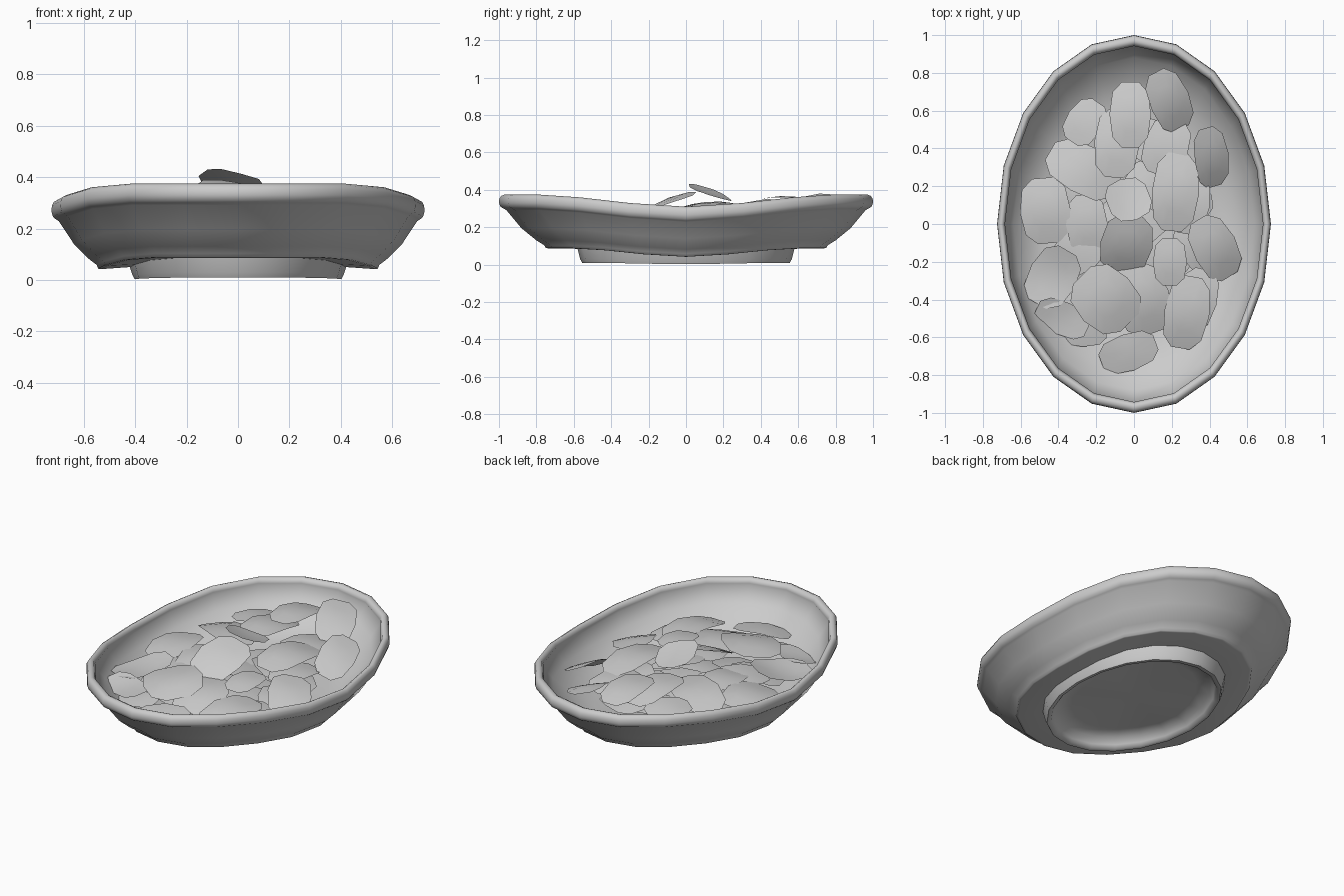
import bpy, bmesh, math, random
from mathutils import Vector, Matrix

if "Cube" in bpy.data.objects:
    bpy.data.objects.remove(bpy.data.objects["Cube"])

random.seed(4)
SEG = 20
RATIO = 0.725


def finish(bm, name, angle):
    bmesh.ops.recalc_face_normals(bm, faces=bm.faces)
    me = bpy.data.meshes.new(name)
    bm.to_mesh(me)
    bm.free()
    ob = bpy.data.objects.new(name, me)
    bpy.context.collection.objects.link(ob)
    bpy.ops.object.select_all(action='DESELECT')
    ob.select_set(True)
    bpy.context.view_layer.objects.active = ob
    bpy.ops.object.shade_smooth_by_angle(angle=math.radians(angle))
    return ob


# Oval bowl profile: radius, height at the sides, extra height at the long ends
profile = [(.40, .055, .02), (.49, .045, .02), (.515, .02, .01), (.53, .005, .005),
           (.555, .003, .006), (.566, .02, .01), (.58, .05, .035), (.735, .042, .045),
           (.75, .044, .045), (.757, .058, .045), (.80, .082, .048), (.88, .14, .055),
           (.96, .228, .063), (.975, .235, .065), (.992, .245, .065), (1, .265, .065),
           (.998, .288, .065), (.988, .303, .065), (.970, .31, .065), (.952, .302, .065),
           (.942, .282, .065), (.948, .264, .065), (.88, .195, .06), (.80, .138, .052),
           (.7, .105, .04), (.6, .092, .03)]


def rise(s):
    t = min(abs(s) / 0.85, 1)
    return t * t * (3 - 2 * t)


bm = bmesh.new()
rings = []
for r, z, w in profile:
    ring = []
    for i in range(SEG):
        a = 2 * math.pi * i / SEG
        ring.append(bm.verts.new((RATIO * r * math.cos(a), r * math.sin(a),
                                  z + w * rise(math.sin(a)))))
    rings.append(ring)
for p, q in zip(rings, rings[1:]):
    for i in range(SEG):
        j = (i + 1) % SEG
        bm.faces.new((p[i], p[j], q[j], q[i]))
# underside and inner floor fans
for ring, z in ((rings[0], .065), (rings[-1], .085)):
    c = bm.verts.new((0, 0, z))
    for i in range(SEG):
        bm.faces.new((ring[i], ring[(i + 1) % SEG], c))
finish(bm, "oval_bowl", 62)

# Visible chips: x, y, z, half length, half width, turn in degrees
chips = [
    (-.02, .58, .355, .18, .11, 90), (.19, .65, .33, .18, .11, 116),
    (.41, .35, .29, .17, .10, 102), (-.26, .54, .28, .13, .10, 55),
    (-.09, .43, .32, .19, .12, 85), (-.27, .29, .29, .21, .13, 150),
    (.22, .17, .325, .215, .125, 85), (-.03, .13, .385, .12, .12, 20),
    (-.04, -.11, .335, .17, .14, 80), (-.47, .07, .24, .18, .135, 95),
    (.43, -.13, .25, .185, .12, 120), (.19, -.20, .29, .13, .09, 90),
    (-.43, -.28, .24, .17, .13, 60), (-.38, -.50, .225, .15, .09, -25),
    (-.15, -.40, .285, .185, .165, -45), (.04, -.40, .265, .20, .15, 110),
    (.28, -.47, .25, .20, .12, 80), (-.03, -.68, .22, .16, .10, 20),
    (-.25, .0, .25, .16, .11, 95), (.17, .41, .28, .16, .12, 70),
    (-.28, -.13, .23, .15, .12, 40), (-.27, -.57, .20, .13, .08, 0),
    (.30, .10, .26, .16, .10, 80), (.33, -.40, .22, .17, .11, 75)]
# Chips that stand out from the heap: direction their top leans towards
leans = {1: (.35, -.2), 2: (.5, -.25), 7: (.15, .35), 8: (.1, -.42), 10: (.3, -.15)}
cupped = {7, 12, 13}

# Hidden lower layer
for k in range(14):
    a = k * 2.4
    r = 0.5 * math.sqrt((k + .5) / 14)
    chips.append((RATIO * r * math.cos(a), r * math.sin(a), random.uniform(.15, .21),
                  .16, .12, random.uniform(0, 180)))


def add_chip(bm, k, x, y, z, hl, hw, turn):
    lean = leans.get(k, (x * .35 + random.uniform(-.07, .07), y * .25 + random.uniform(-.07, .07)))
    tilt = Vector((0, 0, 1)).rotation_difference(Vector((*lean, 1))).to_matrix().to_4x4()
    m = Matrix.Translation((x, y, z)) @ tilt @ Matrix.Rotation(math.radians(turn), 4, 'Z')
    bend = .9 if k in cupped else -.9
    n = 10
    loops = []
    for f in (.5, 1):
        loop = []
        for i in range(n):
            a = 2 * math.pi * (i + .5) / n
            c, s = math.cos(a), math.sin(a)
            u = hl * f * math.copysign(abs(c) ** .75, c)
            v = hw * f * math.copysign(abs(s) ** .75, s)
            loop.append(bm.verts.new(m @ Vector((u, v, bend * (u * u + .4 * v * v - .01)))))
        loops.append(loop)
    c = bm.verts.new(m @ Vector((0, 0, -bend * .01)))
    for i in range(n):
        j = (i + 1) % n
        bm.faces.new((c, loops[0][i], loops[0][j]))
        bm.faces.new((loops[0][i], loops[1][i], loops[1][j], loops[0][j]))


# Heap of thin curved chips
bm = bmesh.new()
for k, chip in enumerate(chips):
    add_chip(bm, k, *chip)
finish(bm, "chips", 60)
